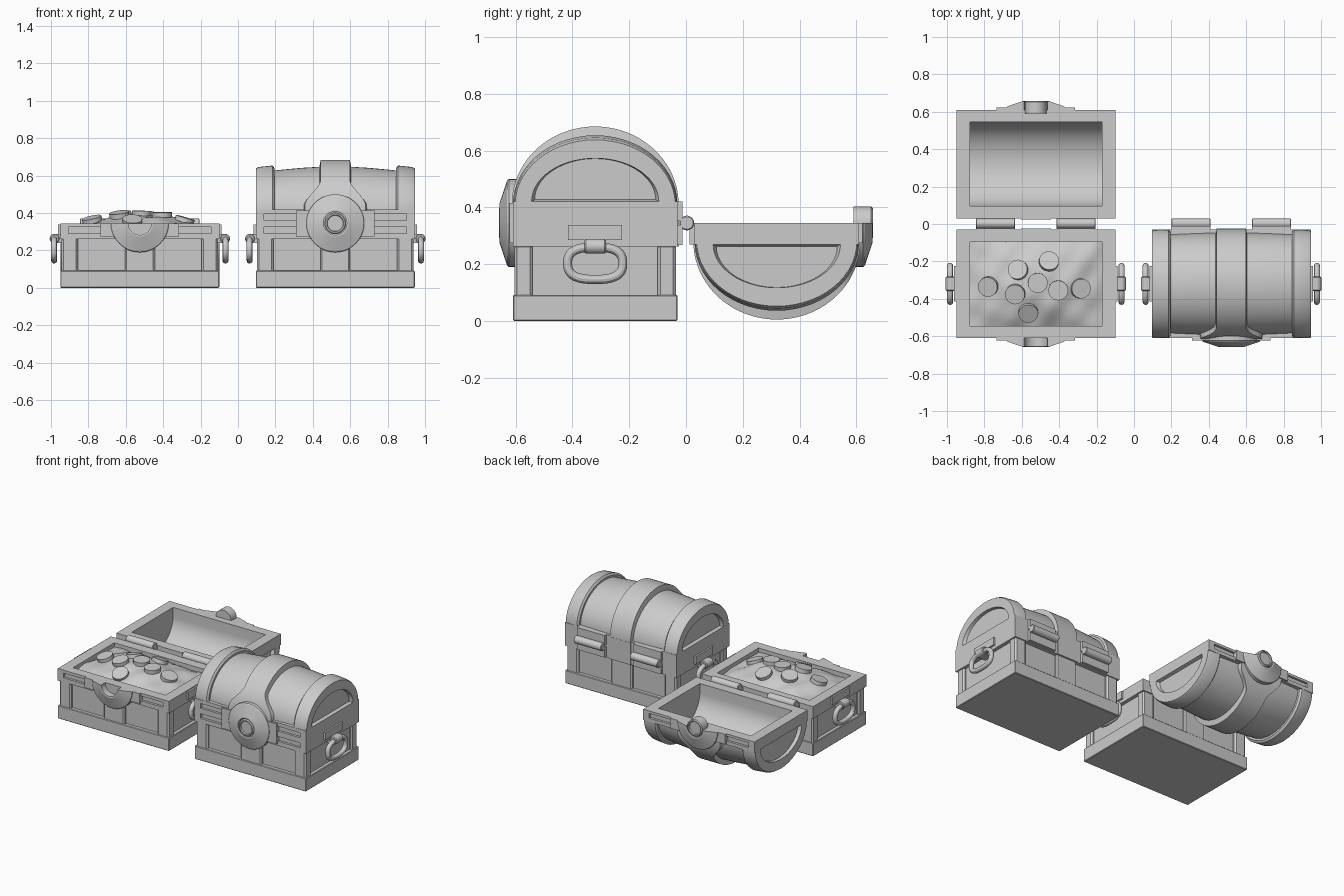
import bpy, bmesh
from math import pi, sin, cos, copysign
from mathutils import Matrix, Vector

if "Cube" in bpy.data.objects:
    bpy.data.objects.remove(bpy.data.objects["Cube"])

YC, ZS = -0.32, 0.345          # chest middle in y, height of the lid seam
base, lid = [], []


def mesh(name, bm, group=None):
    bmesh.ops.recalc_face_normals(bm, faces=bm.faces)
    me = bpy.data.meshes.new(name)
    bm.to_mesh(me)
    bm.free()
    ob = bpy.data.objects.new(name, me)
    bpy.context.collection.objects.link(ob)
    if group is not None:
        group.append(ob)
    return ob


def loft(name, rings, group=None, closed=False):
    bm = bmesh.new()
    vs = [[bm.verts.new(p) for p in r] for r in rings]
    n, m = len(vs), len(vs[0])
    for i in range(n if closed else n - 1):
        a, b = vs[i], vs[(i + 1) % n]
        for j in range(m):
            k = (j + 1) % m
            bm.faces.new((a[j], a[k], b[k], b[j]))
    if not closed:
        bm.faces.new(vs[0])
        bm.faces.new(vs[-1])
    return mesh(name, bm, group)


def box(name, x, y, z, group=None, bevel=0):
    bm = bmesh.new()
    bmesh.ops.create_cube(bm, size=1)
    for v in bm.verts:
        v.co = [r[0] + (c + 0.5) * (r[1] - r[0]) for c, r in zip(v.co, (x, y, z))]
    if bevel:
        bmesh.ops.bevel(bm, geom=bm.edges[:], offset=bevel, segments=1, affect='EDGES')
    return mesh(name, bm, group)


def rod(name, c, r, length, axis, group=None, bevel=0, seg=24):
    bm = bmesh.new()
    rot = {'X': Matrix.Rotation(pi / 2, 4, 'Y'), 'Y': Matrix.Rotation(pi / 2, 4, 'X')}[axis]
    bmesh.ops.create_cone(bm, cap_ends=True, segments=seg, radius1=r, radius2=r,
                          depth=length, matrix=Matrix.Translation(c) @ rot)
    if bevel:
        rim = [e for e in bm.edges if any(len(f.verts) > 4 for f in e.link_faces)]
        bmesh.ops.bevel(bm, geom=rim, offset=bevel, segments=1, affect='EDGES')
    return mesh(name, bm, group)


def arch(x, a, b, z0, zbot=None, n=28):
    pts = [(x, YC + a * cos(pi * i / n), z0 + b * sin(pi * i / n)) for i in range(n + 1)]
    if zbot is not None:
        pts = [(x, YC + a, zbot)] + pts + [(x, YC - a, zbot)]
    return pts


def cut(ob, cutter):
    m = ob.modifiers.new("cut", 'BOOLEAN')
    m.object, m.operation, m.solver = cutter, 'DIFFERENCE', 'EXACT'
    bpy.context.view_layer.objects.active = ob
    bpy.ops.object.modifier_apply(modifier=m.name)


cutters = []
# base: plinth, body, rim
box("plinth", (-.425, .425), (-.61, -.03), (0, .092), base, .004)
body = box("body", (-.4, .4), (-.585, -.055), (.05, .3), base)
base_rim = box("base_rim", (-.425, .425), (-.61, -.03), (.262, ZS), base)
for s in (-1, 1):
    for y in ((-.605, -.54), (-.1, -.035)):
        box("corner_post", sorted((s * .33, s * .418)), y, (.08, .27), base, .01)
for y in ((-.605, -.56), (-.08, -.035)):
    box("middle_post", (-.08, .08), y, (.08, .27), base, .01)
well = box("well_cutter", (-.353, .353), (-.545, -.095), (.2, .5))
for ob in (body, base_rim):
    cut(ob, well)

# lid: rim, barrel, end bands
lid_rim = box("lid_rim", (-.425, .425), (-.61, -.03), (ZS, .42), lid)
xs = [-.36 + .09 * i for i in range(9)]
barrel = loft("lid_barrel", [arch(x, .262 + .012 * cos(x * 4.3), .218 + .026 * cos(x * 4.3), .405)
                             for x in xs], lid)
bands = [loft("lid_end_band", [arch(s * x, a, b, .41) for x, a, b in
              ((.325, .278, .23), (.335, .29, .244), (.412, .287, .236), (.425, .282, .228))], lid)
         for s in (-1, 1)]
hollow = loft("hollow_cutter", [arch(x, .225, .185, .41, .2) for x in (-.353, .353)])
for ob in [lid_rim, barrel] + bands:
    cut(ob, hollow)
cutters += [well, hollow]
for s, ob in zip((-1, 1), bands):
    moon = loft("moon_cutter", [arch(s * x, a, a * .68, z) for x, a, z in
                                ((.403, .213, .427), (.43, .227, .419))])
    cut(ob, moon)
    cutters.append(moon)

# slots in the front rims
for s in (-1, 1):
    for ob, z in ((base_rim, (.292, .325)), (lid_rim, (.362, .395))):
        slot = box("slot_cutter", sorted((s * .21, s * .38)), (-.63, -.594), z)
        cut(ob, slot)
        cutters.append(slot)

# flared strap over the lid
rings, N = [], 40
for i in range(N + 1):
    t = pi * i / N
    z = .41 + .275 * sin(t)
    w = .078
    if t > pi / 2:
        f = min(1, max(0, (.58 - z) / .14))
        w += .085 * f * f * (3 - 2 * f)
    o = (YC + .294 * cos(t), z)
    n = (YC + .25 * cos(t), .41 + .22 * sin(t))
    rings.append([(-w - .01, *n), (-w, *o), (w, *o), (w + .01, *n)])
loft("lid_strap", rings, lid)
for g, z in ((base, (.262, ZS)), (lid, (ZS, .415))):
    box("back_strap", (-.08, .08), (-.05, -.025), z, g)

# front plates, split lock disc and knob
for g, z, start in ((base, (.275, ZS), pi), (lid, (ZS, .415), 0)):
    for s in (-1, 1):
        box("front_plate", sorted((s * .1, s * .21)), (-.622, -.6), z, g)
    prof = ((.062, -.58), (.062, -.655), (.07, -.657), (.15, -.63), (.155, -.624), (.155, -.58))
    loft("lock_disc", [[(r * cos(a), y, ZS + r * sin(a)) for r, y in prof]
                       for a in (start + pi * i / 20 for i in range(21))], g)
prof = ((.058, -.59), (.058, -.652), (.052, -.658), (.045, -.658), (.042, -.648))
loft("lock_knob", [[(r * cos(pi * i / 16), y, ZS + r * sin(pi * i / 16)) for i in range(32)]
                   for r, y in prof], lid)

# hinges and side handles
for s in (-1, 1):
    hx = sorted((s * .11, s * .32))
    box("hinge_leaf", hx, (-.04, -.012), (.268, .338), base)
    box("hinge_leaf", hx, (-.04, -.012), (.352, .42), lid)
    rod("hinge_pin", (s * .215, .003, ZS), .026, .21, 'X', base, .004)
    box("handle_plate", sorted((s * .41, s * .437)), (YC - .095, YC + .095), (.285, .338), base)
    box("handle_bracket", sorted((s * .39, s * .455)), (YC - .033, YC + .033), (.24, .287), base)
    rod("handle_pivot", (s * .456, YC, .263), .026, .076, 'Y', base, .005)

    def path(t):
        c, d = cos(t), sin(t)
        return Vector((s * .458, YC + .097 * copysign(abs(c) ** .75, c),
                       .203 + .057 * copysign(abs(d) ** .75, d)))
    rings = []
    for i in range(40):
        t = 2 * pi * (i + .5) / 40
        p = path(t)
        d = (path(t + .02) - path(t - .02)).normalized()
        side = d.cross(Vector((1, 0, 0)))
        rings.append([p + .016 * (cos(q) * side + sin(q) * Vector((1, 0, 0)))
                      for q in (2 * pi * k / 12 for k in range(12))])
    loft("handle_ring", rings, base, True)

for c in cutters:
    bpy.data.objects.remove(c)


# treasure heap with loose coins in the open chest
def heap(x, y):
    u, v = (x + .525) / .36, (y - YC) / .23
    bumps = sin(23 * x + 9 * y) * cos(27 * y - 6 * x) + .5 * sin(41 * x - 30 * y)
    return .315 + .075 * max(0, 1 - u * u) * max(0, 1 - v * v) + .006 * bumps


bm = bmesh.new()
bmesh.ops.create_grid(bm, x_segments=36, y_segments=24, size=.5)
for v in bm.verts:
    x, y = -.525 + v.co.x * .71, YC + v.co.y * .455
    v.co = (x, y, heap(x, y))
treasure = [mesh("treasure_heap", bm)]
if treasure[0].data.polygons[0].normal.z < 0:
    treasure[0].data.flip_normals()
for x, y in ((-.78, -.335), (-.62, -.245), (-.455, -.2), (-.515, -.315),
             (-.635, -.375), (-.405, -.355), (-.285, -.345), (-.565, -.475)):
    up = Vector((heap(x - .04, y) - heap(x + .04, y), heap(x, y - .04) - heap(x, y + .04), .08))
    bm = bmesh.new()
    bmesh.ops.create_cone(bm, cap_ends=True, segments=20, radius1=.053, radius2=.053, depth=.026)
    coin = mesh("coin", bm)
    coin.rotation_euler = up.to_track_quat('Z', 'Y').to_euler()
    coin.location = (x, y, heap(x, y) + .01)
    treasure.append(coin)

# smooth shading, then place the closed chest and an open copy
bpy.ops.object.select_all(action='DESELECT')
for ob in base + lid + treasure:
    ob.select_set(True)
bpy.context.view_layer.objects.active = base[0]
bpy.ops.object.shade_smooth_by_angle(angle=pi / 6)
flip = (Matrix.Translation((-.525, 0, ZS)) @ Matrix.Rotation(pi, 4, 'X')
        @ Matrix.Translation((0, 0, -ZS)))
for group, m in ((base, Matrix.Translation((-.525, 0, 0))), (lid, flip)):
    for ob in group:
        twin = ob.copy()
        bpy.context.collection.objects.link(twin)
        twin.name = "open_" + ob.name
        twin.matrix_world = m
        ob.matrix_world = Matrix.Translation((.52, 0, 0))
        ob.name = "closed_" + ob.name
